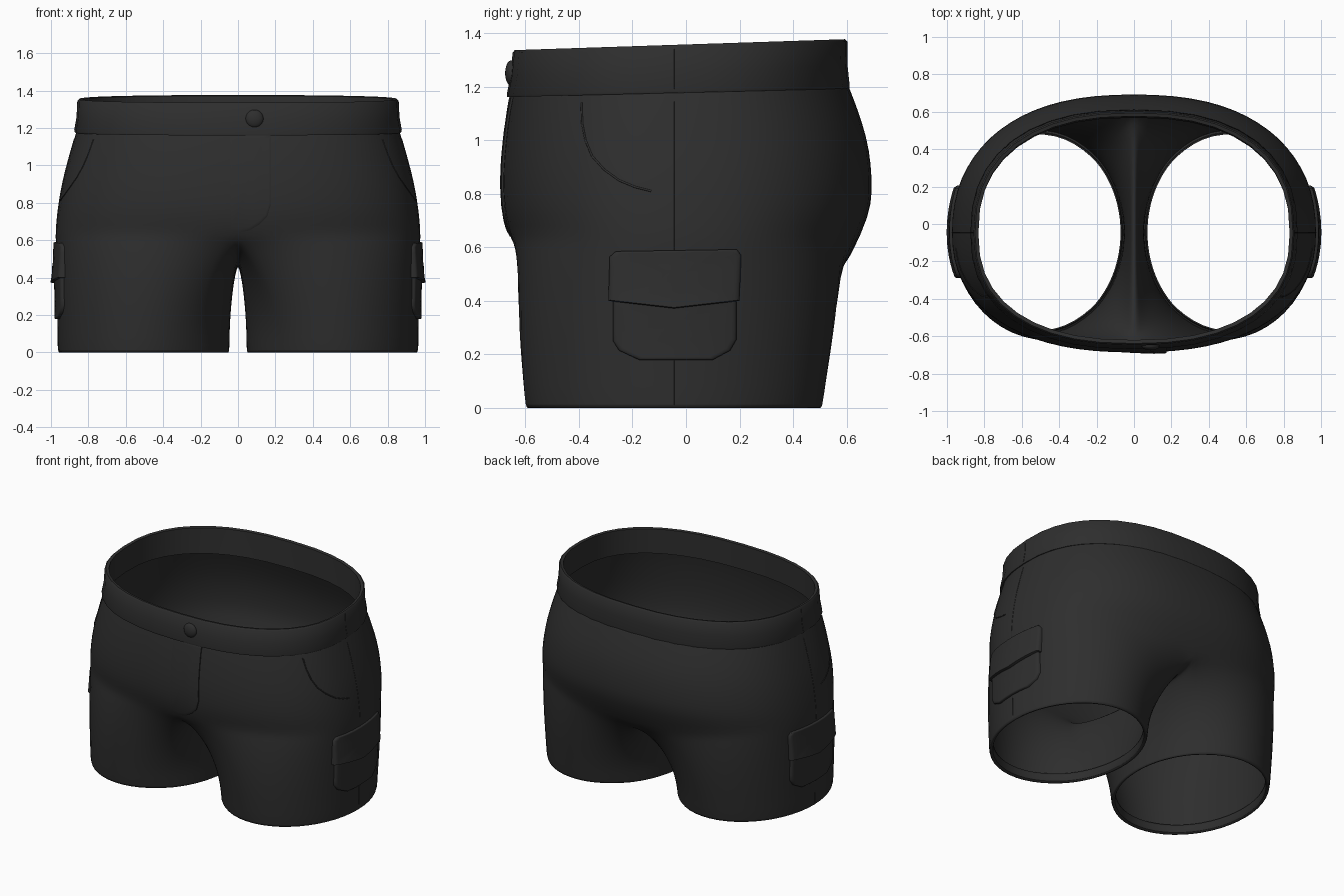
import bpy, bmesh
from math import sin, cos, pi, radians
from mathutils import Vector
from mathutils.bvhtree import BVHTree

cube = bpy.data.objects.get("Cube")
if cube:
    bpy.data.objects.remove(cube)

cloth = bpy.data.materials.new("charcoal_cloth")
cloth.use_nodes = True
COLOUR = (0.027, 0.027, 0.027, 1)
cloth.diffuse_color = COLOUR
cloth.node_tree.nodes["Principled BSDF"].inputs["Base Color"].default_value = COLOUR
cloth.node_tree.nodes["Principled BSDF"].inputs["Roughness"].default_value = 0.8


def add_object(name, data):
    obj = bpy.data.objects.new(name, data)
    bpy.context.collection.objects.link(obj)
    data.materials.append(cloth)
    return obj


def finish(name, bm, angle=40):
    mesh = bpy.data.meshes.new(name)
    bm.to_mesh(mesh)
    bm.free()
    obj = add_object(name, mesh)
    bpy.ops.object.select_all(action="DESELECT")
    obj.select_set(True)
    bpy.context.view_layer.objects.active = obj
    bpy.ops.object.shade_smooth_by_angle(angle=radians(angle))
    return obj


def bridge(bm, a, b, closed):
    n = len(a)
    for i in range(n if closed else n - 1):
        j = (i + 1) % n
        bm.faces.new((a[i], a[j], b[j], b[i]))


def spow(v, p=0.84):
    return abs(v) ** p * (1 if v > 0 else -1)


def hip_point(theta, z, rx, yf, yb):
    """Point on a rounded hip section; the waist rises toward the back."""
    c, s = cos(theta), sin(theta)
    x = rx * spow(c) if abs(c) > 1e-6 else 0
    mid = -0.05
    y = mid + (yb - mid if s > 0 else mid - yf) * spow(s)
    return Vector((x, y, z + 0.028 * y * max(0, (z - 0.65) / 0.6)))


# Shorts body: half trunk, split into a leg around the crotch curve, mirrored
K, INNER, LEG_ROWS = 18, 12, 9
HIPS = [(1.22, .855, -.645, .595), (1.12, .887, -.667, .637), (1.0, .92, -.682, .678),
        (.9, .945, -.69, .694), (.8, .962, -.69, .698), (.72, .972, -.682, .688),
        (.64, .978, -.66, .662)]
bm = bmesh.new()
rows = []
for hip in HIPS:
    rows.append([bm.verts.new(hip_point(-pi / 2 + pi * i / K, *hip)) for i in range(K + 1)])
for a, b in zip(rows, rows[1:]):
    bridge(bm, a, b, False)

# The seat tucks under at the back before the legs part
ring = list(rows[-1])
for i, v in enumerate(ring):
    dip = max(0, -cos(pi * i / K)) ** 6
    v.co += Vector((0, -0.042, -0.07)) * dip
for i in range(1, INNER):
    a = pi * i / INNER
    ring.append(bm.verts.new((0, -0.02 + 0.64 * cos(a),
                              0.605 - 0.035 * cos(a) - 0.135 * sin(a) ** 0.85)))
top = [v.co.copy() for v in ring]
centre = Vector((0.506, -0.045, 0))
hem, ease, fullness = [], [], []
for i in range(K + INNER):
    deg = -130 + 260 * i / K if i <= K else 130 + 100 * (i - K) / INNER
    hem.append(centre + Vector((0.461 * cos(radians(deg)), 0.56 * sin(radians(deg)), 0)))
    # Outer cloth hangs full, the inside of the leg arches away quickly
    ease.append(1.1 + 0.9 * abs(2 * i / K - 1) ** 4 if i <= K else 2)
    fullness.append(0.022 * sin(radians(deg)) if i <= K else 0)
for r in range(1, LEG_ROWS + 1):
    t = r / LEG_ROWS
    new = []
    for p, q, e, f in zip(top, hem, ease, fullness):
        v = p.lerp(q, 1 - (1 - t) ** e)
        v.y += f * sin(pi * t)
        v.z = p.z * (1 - t ** 1.2)
        new.append(bm.verts.new(v))
    bridge(bm, ring, new, True)
    ring = new
# Hem turned up inside the leg
for scale, z in ((.985, 0), (.95, .004), (.945, .03), (.945, .06)):
    new = [bm.verts.new(centre.lerp(q, scale) + Vector((0, 0, z))) for q in hem]
    bridge(bm, ring, new, True)
    ring = new
bmesh.ops.recalc_face_normals(bm, faces=bm.faces)
side = max(bm.faces, key=lambda f: f.calc_center_median().x)
if side.normal.x < 0:
    bmesh.ops.reverse_faces(bm, faces=bm.faces)
body = finish("shorts_body", bm, 60)
mirror = body.modifiers.new("mirror", "MIRROR")
mirror.use_clip = True
body.modifiers.new("smooth", "SUBSURF").levels = 1
body.modifiers["smooth"].render_levels = 1
thick = body.modifiers.new("thickness", "SOLIDIFY")
thick.thickness = 0.008
thick.offset = -1

# Waistband: closed profile swept around the waist
bm = bmesh.new()
BAND = [(1.177, .872, -.667, .609), (1.187, .875, -.669, .611), (1.26, .862, -.655, .603),
        (1.348, .858, -.647, .602), (1.357, .85, -.639, .594), (1.353, .832, -.62, .576),
        (1.26, .832, -.62, .572), (1.18, .832, -.62, .568)]
N = 40
loops = [[bm.verts.new(hip_point(2 * pi * i / N, *p)) for i in range(N)] for p in BAND]
for a, b in zip(loops, loops[1:] + loops[:1]):
    bridge(bm, a, b, True)
bmesh.ops.recalc_face_normals(bm, faces=bm.faces)
band = finish("waistband", bm, 50)

# Surfaces used to drape the details
bpy.context.view_layer.update()
deps = bpy.context.evaluated_depsgraph_get()
body_tree = BVHTree.FromObject(body, deps)
band_tree = BVHTree.FromObject(band, deps)


def drape(tree, out, a, z, lift):
    """Drop a point onto the cloth from direction out, then lift it off."""
    start = out * 1.5 + (Vector((0, a, z)) if out.x else Vector((a, 0, z)))
    hit = tree.ray_cast(start, -out)[0]
    return (hit or start - out * 0.6) + out * lift


def panel(name, outline, out, height):
    """Raised patch with a soft rim, following the cloth under it."""
    pts = []
    for p, q in zip(outline, outline[1:] + outline[:1]):
        p, q = Vector(p), Vector(q)
        steps = max(1, round((q - p).length / 0.035))
        pts += [p.lerp(q, i / steps) for i in range(steps)]
    mid = sum(pts, Vector((0, 0))) / len(pts)
    bm = bmesh.new()
    prev = None
    for scale, factor, sink in [(1, 0, .004), (1, .75, 0), (.97, 1, 0), (.92, 1, 0),
                                (.7, .9, 0), (.45, .9, 0), (.2, .9, 0)]:
        loop = []
        for p in pts:
            p = mid.lerp(p, scale)
            loop.append(bm.verts.new(drape(body_tree, out, p.x, p.y, height(*p) * factor - sink)))
        if prev:
            bridge(bm, prev, loop, True)
        prev = loop
    cap = bm.faces.new(prev)
    bmesh.ops.recalc_face_normals(bm, faces=bm.faces)
    cap.normal_update()
    if cap.normal.dot(out) < 0:
        bmesh.ops.reverse_faces(bm, faces=bm.faces)
    return finish(name, bm, 50)


def seam(name, tree, out, path, radius):
    """Thin stitched ridge along a draped path."""
    curve = bpy.data.curves.new(name, "CURVE")
    curve.dimensions = "3D"
    curve.bevel_depth = radius
    curve.bevel_resolution = 1
    curve.use_fill_caps = True
    line = curve.splines.new("POLY")
    line.points.add(len(path) - 1)
    for point, (a, z) in zip(line.points, path):
        point.co = (*drape(tree, out, a, z, 0), 1)
    return add_object(name, curve)


POCKET = [(-.272, .42), (-.272, .25), (-.25, .215), (-.175, .18), (.1, .18),
          (.165, .215), (.188, .255), (.188, .42)]
FLAP = [(-.29, .40), (-.045, .372), (.2, .40), (.206, .57), (.19, .592),
        (-.262, .585), (-.285, .565)]
SLASH = [(-.39, 1.14), (-.387, 1.06), (-.375, 1.0), (-.35, .94), (-.305, .89),
         (-.25, .85), (-.19, .825), (-.13, .81)]
for label, s in (("left", 1), ("right", -1)):
    out = Vector((s, 0, 0))
    # Cargo pocket with an overlapping pointed flap
    panel("cargo_pocket_" + label, POCKET, out, lambda a, z: 0.017)
    panel("pocket_flap_" + label, FLAP, out, lambda a, z: 0.014 + 0.018 * (0.6 - z) / 0.2)
    # Hip pocket opening and side seams
    seam("hip_pocket_edge_" + label, body_tree, out, SLASH, 0.004)
    seam("side_seam_" + label, body_tree, out,
         [(-.045, 0.012 + i * 0.029) for i in range(40)], 0.002)
    seam("band_seam_" + label, band_tree, out,
         [(-.045, 1.19 + i * 0.015) for i in range(11)], 0.002)

# Fly flap: flush on one side, raised along the curved stitched edge
front = Vector((0, -1, 0))
FLY = [(-.04, 1.165), (-.04, .65), (0, .64), (.06, .652), (.115, .685),
       (.155, .725), (.175, .79), (.175, 1.165)]
panel("fly_flap", FLY, front, lambda a, z: 0.001 + 0.009 * min(1, max(0, (a + 0.04) / 0.14)))

# Waist button
bm = bmesh.new()
bmesh.ops.create_uvsphere(bm, u_segments=20, v_segments=10, radius=0.048)
button = finish("waist_button", bm, 60)
button.scale = (1, 0.5, 1)
button.location = drape(band_tree, front, 0.088, 1.25, 0.0)
